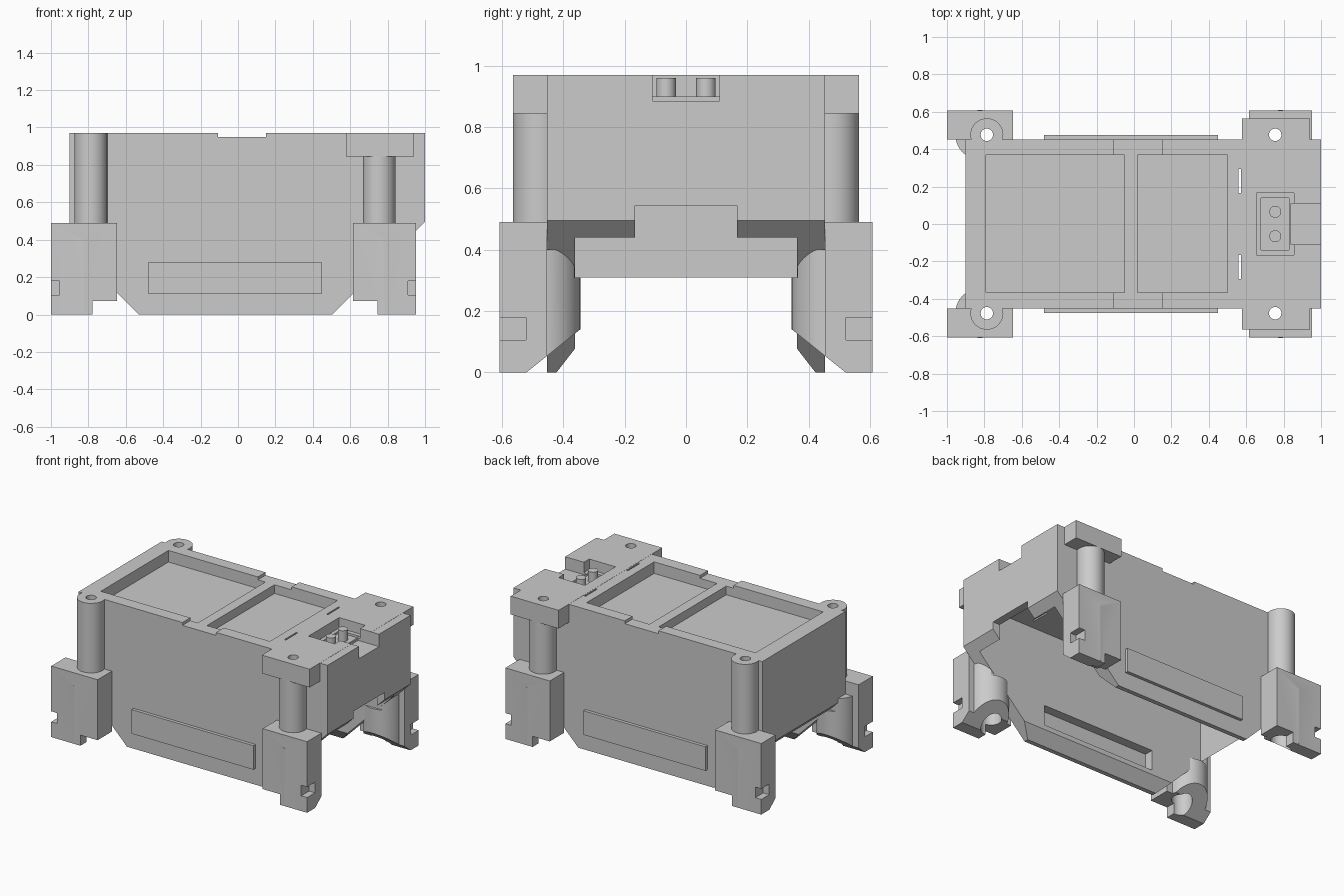
import bpy, bmesh, math
from mathutils import Vector

cube = bpy.data.objects.get("Cube")
if cube:
    bpy.data.objects.remove(cube, do_unlink=True)

grey = bpy.data.materials.new("plain_grey")
grey.use_nodes = True
grey.diffuse_color = (0.6, 0.6, 0.6, 1)
grey.node_tree.nodes["Principled BSDF"].inputs["Base Color"].default_value = (0.6, 0.6, 0.6, 1)


def finish(name, bm):
    bmesh.ops.recalc_face_normals(bm, faces=bm.faces)
    mesh = bpy.data.meshes.new(name)
    bm.to_mesh(mesh)
    bm.free()
    mesh.materials.append(grey)
    obj = bpy.data.objects.new(name, mesh)
    bpy.context.collection.objects.link(obj)
    return obj


def prism(name, points, lo, hi, axis="y"):
    """Extrude a flat profile: (x, z) along y, or (y, z) along x."""
    bm = bmesh.new()
    place = (lambda a, b, t: (a, t, b)) if axis == "y" else (lambda a, b, t: (t, a, b))
    face = bm.faces.new([bm.verts.new(place(a, b, lo)) for a, b in points])
    ext = bmesh.ops.extrude_face_region(bm, geom=[face])["geom"]
    shift = Vector(place(0, 0, hi - lo))
    bmesh.ops.translate(bm, vec=shift, verts=[v for v in ext if isinstance(v, bmesh.types.BMVert)])
    return finish(name, bm)


def box(name, x, y, z):
    x, y, z = sorted(x), sorted(y), sorted(z)
    return prism(name, [(x[0], z[0]), (x[1], z[0]), (x[1], z[1]), (x[0], z[1])], *y)


def cylinder(name, x, y, r, z0, z1, sides=40):
    bm = bmesh.new()
    bmesh.ops.create_cone(bm, cap_ends=True, segments=sides, radius1=r, radius2=r, depth=z1 - z0)
    bmesh.ops.translate(bm, vec=(x, y, (z0 + z1) / 2), verts=bm.verts)
    return finish(name, bm)


def combine(obj, others, operation):
    bpy.context.view_layer.objects.active = obj
    for other in others:
        other.hide_render = True
        mod = obj.modifiers.new(operation, "BOOLEAN")
        mod.operation, mod.solver, mod.object = operation, "EXACT", other
        bpy.ops.object.modifier_apply(modifier=mod.name)
        bpy.data.objects.remove(other, do_unlink=True)


def cut(obj, *cutters):
    combine(obj, cutters, "DIFFERENCE")


def mirror_y(obj):
    mod = obj.modifiers.new("Mirror", "MIRROR")
    mod.use_axis = (False, True, False)
    mod.use_clip = False


def smooth(obj):
    bpy.ops.object.select_all(action="DESELECT")
    obj.select_set(True)
    bpy.context.view_layer.objects.active = obj
    bpy.ops.object.shade_smooth_by_angle(angle=math.radians(30))


POST_X = {"rear": -0.787, "front": 0.755}
POST_Y, TOP = 0.477, 0.97


def bolt_holes(x):
    return [cylinder("hole", x, s * POST_Y, 0.033, -0.1, 1.1, 24) for s in (-1, 1)]


def connector_cutters():
    return [box("socket", (0.655, 0.855), (-0.167, 0.167), (0.9, 1.1)),
            box("socket_floor", (0.68, 0.83), (-0.138, 0.138), (0.885, 1.1)),
            box("cable_slot", (0.84, 1.1), (-0.109, 0.109), (0.885, 1.1))]


# Hollow main body, both ends swept up at 45 degrees
body = prism("body_shell", [(-0.9, TOP), (-0.9, 0.37), (-0.53, 0), (0.505, 0), (1, 0.495), (1, TOP)],
             -0.453, 0.453)
cut(body,
    box("cavity", (-0.84, 0.945), (-0.362, 0.362), (-0.1, 0.77)),
    prism("inner_chamfer", [(-0.43, -0.01), (0.43, -0.01), (0.36, 0.08), (-0.36, 0.08)], -0.7, 0.7, "x"),
    box("end_notch", (0.9, 1.1), (-0.167, 0.167), (0.4, 0.545)),
    box("side_recess", (-0.45, 0.42), (-0.425, 0.425), (0.11, 0.25)),
    box("large_pocket", (-0.79, -0.05), (-0.367, 0.37), (0.89, 1.1)),
    box("small_pocket", (0.02, 0.5), (-0.367, 0.37), (0.89, 1.1)),
    box("top_step", (-0.107, 0.15), (-0.6, 0.6), (0.95, 1.1)),
    *[box("slit", (0.56, 0.571), (s * 0.165, s * 0.295), (0.6, 1.1)) for s in (-1, 1)],
    *connector_cutters(), *bolt_holes(POST_X["rear"]), *bolt_holes(POST_X["front"]))

# Cross bar carrying the connector
bar = box("cross_bar", (0.577, 0.942), (-0.565, 0.565), (0.845, TOP + 0.001))
cut(bar, box("bar_relief", (0.56, 0.96), (-0.44, 0.44), (0.8, 0.88)),
    *connector_cutters(), *bolt_holes(POST_X["front"]))
for side, s in (("left", 1), ("right", -1)):
    smooth(cylinder(side + "_connector_pin", POST_X["front"], s * 0.065, 0.032, 0.87, 0.96, 24))

# Raised side plates
mirror_y(box("side_plates", (-0.48, 0.45), (0.445, 0.475), (0.112, 0.278)))

# Corner feet and posts; s points outward along x
for end, s, reach, post_top in (("rear", -1, 0.213, TOP), ("front", 1, 0.198, 0.845)):
    cx = POST_X[end]
    outer, inner = cx + s * reach, cx - s * 0.141
    foot = box(end + "_feet", (inner, outer), (0.453, 0.608), (0, 0.49))
    # Rounded boss centred on the foot, reaching inside the body
    boss = cylinder("boss", (inner + outer) / 2, POST_Y, 0.132, 0.01, 0.4, 64)
    cut(boss, box("trim_upper", (cx - 0.3, cx + 0.3), (0.2, 0.364), (0.31, 0.6)))
    combine(foot, [boss], "UNION")
    cut(foot,
        prism("bottom_slope", [(0.52, 0), (0.345, 0.14), (0.3, 0.14), (0.3, -0.1), (0.52, -0.1)],
              cx - 0.4, cx + 0.4, "x"),
        box("foot_step", (cx - s * 0.01, cx - s * 0.3), (0.3, 0.7), (-0.1, 0.073)),
        box("corner_notch", (outer - s * 0.045, outer + s * 0.1), (0.522, 0.7), (0.105, 0.178)),
        cylinder("bolt_bore", cx, POST_Y, 0.065, -0.1, 0.22, 32),
        cylinder("hole", cx, POST_Y, 0.033, -0.1, 0.6, 24))
    smooth(foot)
    mirror_y(foot)

    post = cylinder(end + "_posts", cx, POST_Y, 0.088, 0.48, post_top)
    cut(post, cylinder("hole", cx, POST_Y, 0.033, 0.4, 1.1, 24))
    smooth(post)
    mirror_y(post)
